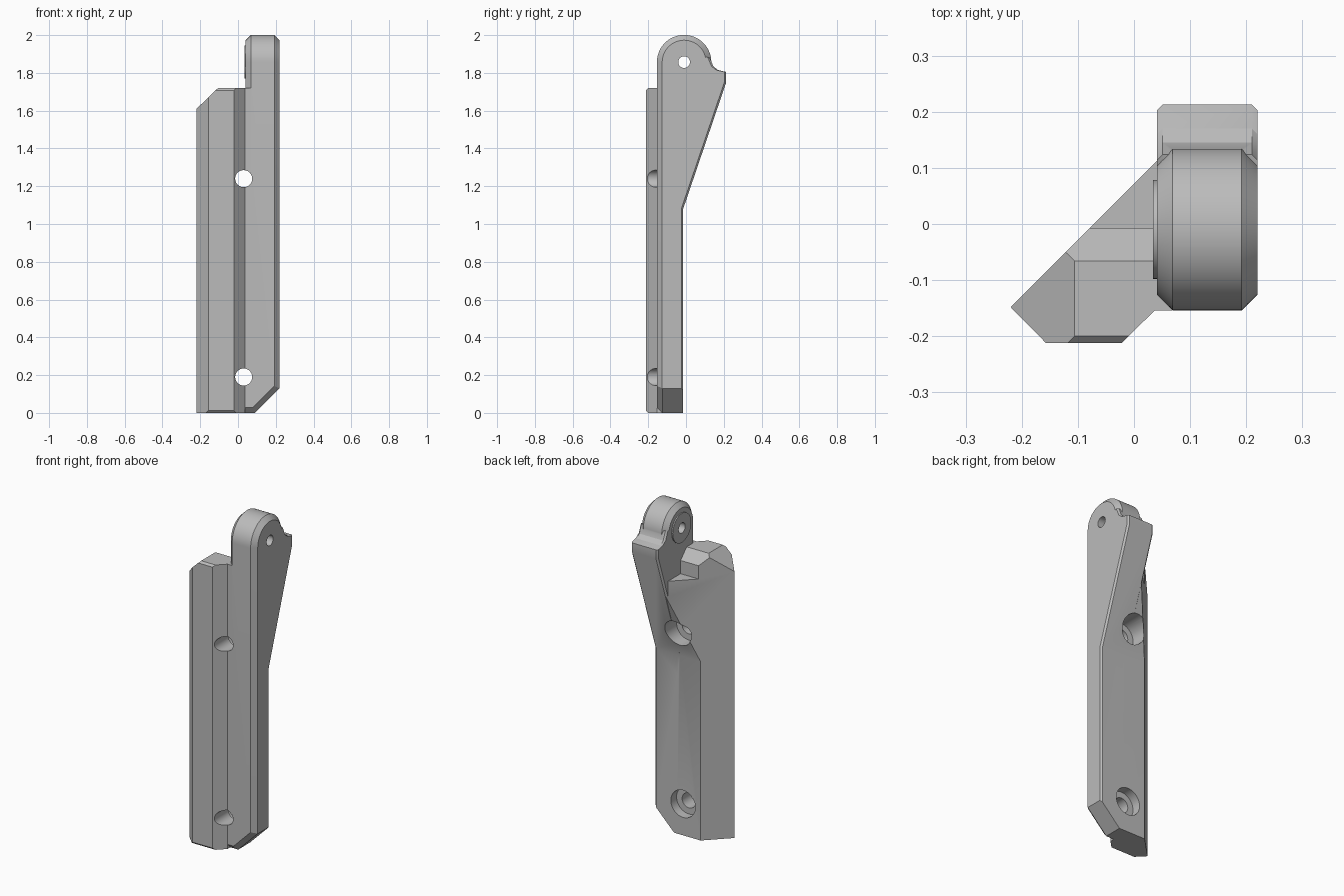
import bpy, bmesh
from math import sin, cos, pi, radians
from mathutils import Vector

cube = bpy.data.objects.get("Cube")
if cube:
    bpy.data.objects.remove(cube, do_unlink=True)

grey = bpy.data.materials.new("plain grey")
grey.use_nodes = True
colour = (0.5, 0.5, 0.5, 1)
grey.diffuse_color = colour
grey.node_tree.nodes["Principled BSDF"].inputs["Base Color"].default_value = colour


def loft(name, rings):
    """Closed solid through rings of equal point count."""
    bm = bmesh.new()
    loops = [[bm.verts.new(p) for p in ring] for ring in rings]
    n = len(loops[0])
    for a, b in zip(loops, loops[1:]):
        for i in range(n):
            j = (i + 1) % n
            bm.faces.new((a[i], a[j], b[j], b[i]))
    bm.faces.new(loops[0])
    bm.faces.new(loops[-1])
    bmesh.ops.recalc_face_normals(bm, faces=bm.faces)
    mesh = bpy.data.meshes.new(name)
    bm.to_mesh(mesh)
    bm.free()
    mesh.materials.append(grey)
    ob = bpy.data.objects.new(name, mesh)
    bpy.context.collection.objects.link(ob)
    return ob


def side_prism(name, outline, x0, x1):
    return loft(name, [[(x, y, z) for y, z in outline] for x in (x0, x1)])


def plan_prism(name, outline, z0, z1):
    return loft(name, [[(x, y, z) for x, y in outline] for z in (z0, z1)])


def front_prism(name, outline, y0, y1):
    return loft(name, [[(x, y, z) for x, z in outline] for y in (y0, y1)])


def circle(u, v, r, n=40):
    return [(u + r * cos(2 * pi * i / n), v + r * sin(2 * pi * i / n)) for i in range(n)]


def combine(ob, other, operation="DIFFERENCE"):
    other.hide_render = True
    mod = ob.modifiers.new("join", "BOOLEAN")
    mod.operation, mod.object, mod.solver = operation, other, "EXACT"
    bpy.context.view_layer.objects.active = ob
    bpy.ops.object.modifier_apply(modifier=mod.name)
    bpy.data.objects.remove(other, do_unlink=True)


# Shared dimensions
LEFT, RIGHT, FRONT, BACK = 0.041, 0.22, -0.154, -0.015
PIN = (-0.01, 1.857)
RADIUS, CHAMFER = 0.144, 0.028

# Slanted mounting body
body = plan_prism("bracket_body", [
    (-0.22, -0.148), (-0.157, -0.212), (-0.022, -0.212), (0.037, FRONT),
    (0.068, FRONT), (0.068, 0.14)], 0, 1.72)
combine(body, side_prism("back_cut", [
    (BACK, -0.1), (BACK, 1.08), (0.21, 1.75), (0.5, 1.75), (0.5, -0.1)], -1, 1))
combine(body, side_prism("ledge_cut", [
    (-0.085, 1.74), (-0.007, 1.66), (-0.007, 1.58), (0.5, 1.58), (0.5, 1.9), (-0.085, 1.9)], -1, 1))
combine(body, front_prism("corner_cut", [
    (-0.24, 1.59), (-0.085, 1.74), (-0.085, 1.9), (-0.24, 1.9)], -1, 1))
for z, s in ((0, 1), (1.72, -1)):
    combine(body, side_prism("edge_cut", [
        (-0.222, z + 0.022 * s), (-0.19, z - 0.01 * s), (-0.222, z - 0.01 * s)], -1, 0.03))


# Rounded column with wide chamfers at the front and over the head
def column_ring(x, inset):
    arc = [(x, PIN[0] + (RADIUS - inset) * cos(a), PIN[1] + (RADIUS - inset) * sin(a))
           for a in [radians(180 - 200 * i / 40) for i in range(41)]]
    return [(x, FRONT + inset, 0)] + arc + [(x, 0.08, 1.6), (x, -0.04, 1.15), (x, -0.04, 0)]


lever = loft("lever", [column_ring(LEFT, CHAMFER), column_ring(LEFT + CHAMFER, 0),
                       column_ring(RIGHT - CHAMFER, 0), column_ring(RIGHT, CHAMFER)])


# Flared rear blade with a narrow chamfer
def blade_ring(x, inset):
    front = [(-0.1, 0), (-0.1, 1.5), (0, 1.85)]
    rear = [(0.124, 1.885), (0.145, 1.835), (0.17, 1.815), (0.213, 1.805),
            (0.213, 1.75), (BACK, 1.08), (BACK, 0)]
    return [(x, y, z) for y, z in front] + [(x, y - inset, z) for y, z in rear]


blade = loft("blade", [blade_ring(LEFT, 0.01), blade_ring(LEFT + 0.01, 0),
                       blade_ring(RIGHT - 0.01, 0), blade_ring(RIGHT, 0.01)])
combine(lever, blade, "UNION")

# Pivot boss
combine(lever, side_prism("boss", circle(*PIN, 0.088), 0.034, 0.06), "UNION")

# Join, then trim the lower corner
combine(body, lever, "UNION")
combine(body, front_prism("foot_cut", [
    (0.07, -0.02), (0.24, 0.15), (0.24, -0.02)], -1, 1))
combine(body, side_prism("foot_edge_cut", [
    (FRONT - 0.02, 0.048), (-0.106, -0.02), (FRONT - 0.02, -0.02)], 0.037, 0.5))
bm = bmesh.new()
bm.from_mesh(body.data)
normal = Vector((0.707, -1, -0.707))
near = [f for f in bm.faces if f.calc_center_median().x > LEFT]
corner = Vector((0.2, FRONT, 0.15))
bm.free()
wedge = loft("foot_corner_cut", [
    [corner + Vector((0.707, 0, 0.707)) * t + d for d in
     (Vector((0.707, 1, -0.707)) * 0.05, Vector((-0.707, -1, 0.707)) * 0.05,
      Vector((0.707, -1, -0.707)) * 0.05)] for t in (-0.19, 0.06)])
combine(body, wedge)

# Screw holes with counterbores, and the pivot hole
for z in (0.19, 1.24):
    combine(body, front_prism("screw_hole", circle(0.03, z, 0.045), -0.5, 0.5))
    combine(body, front_prism("counterbore", circle(0.03, z, 0.082), -0.07, 0.5))
combine(body, side_prism("pivot_hole", circle(*PIN, 0.031), -0.5, 0.5))

bpy.ops.object.select_all(action="DESELECT")
body.select_set(True)
bpy.context.view_layer.objects.active = body
bpy.ops.object.shade_smooth_by_angle(angle=radians(25))
